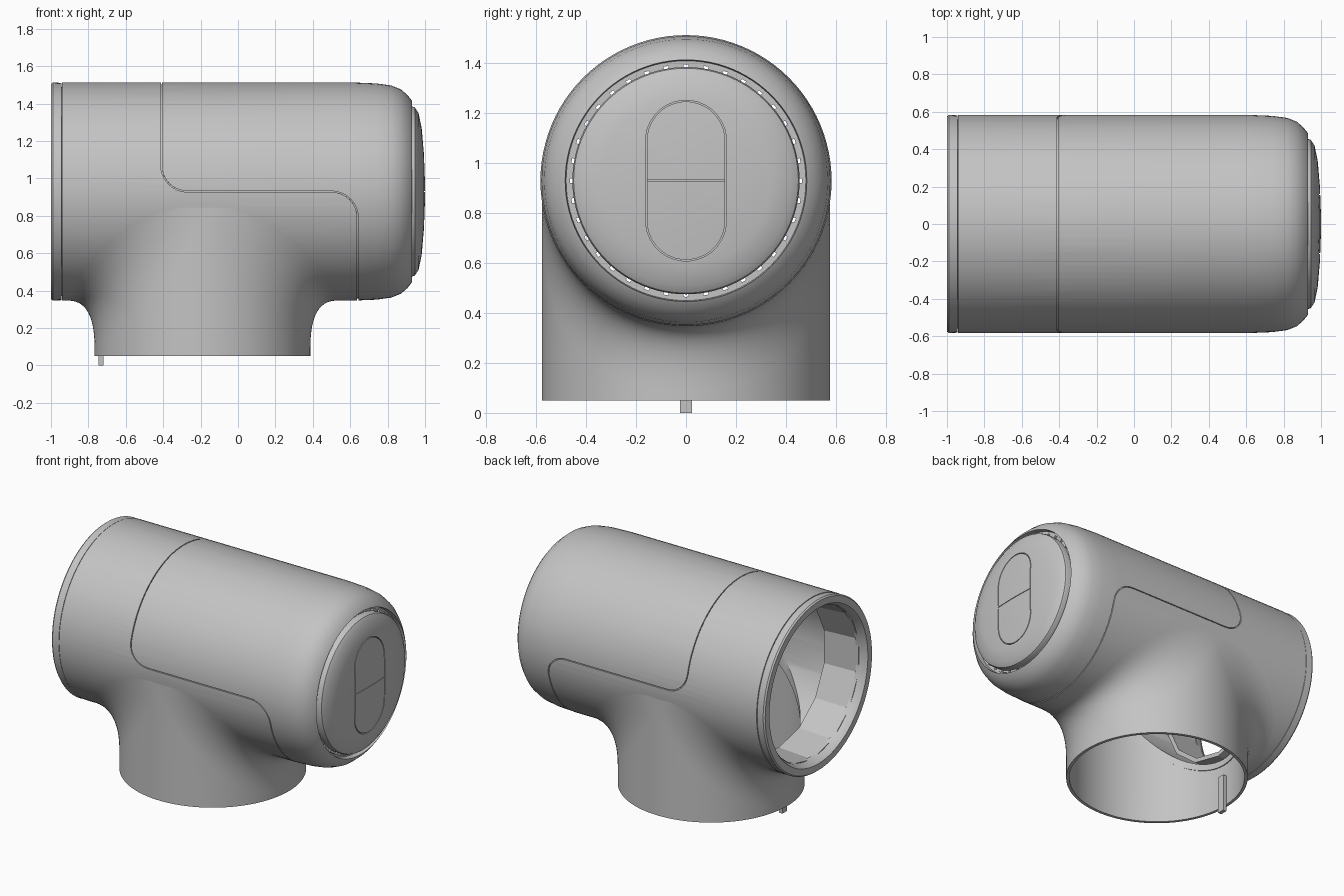
import bpy, bmesh
from math import sin, cos, pi, sqrt, radians, copysign
from mathutils import Vector

if "Cube" in bpy.data.objects:
    bpy.data.objects.remove(bpy.data.objects["Cube"])

AXIS = 0.93      # height of the barrel axis
R = 0.583        # barrel radius
NECK_X, NECK_R = -0.19, 0.577

grey = bpy.data.materials.new("satin grey")
grey.use_nodes = True
COLOUR = (0.55, 0.55, 0.55, 1)
grey.diffuse_color = COLOUR
grey.node_tree.nodes["Principled BSDF"].inputs["Base Color"].default_value = COLOUR


def make(name, bm):
    bmesh.ops.remove_doubles(bm, verts=bm.verts, dist=1e-5)
    bmesh.ops.recalc_face_normals(bm, faces=bm.faces)
    me = bpy.data.meshes.new(name)
    bm.to_mesh(me)
    bm.free()
    me.materials.append(grey)
    ob = bpy.data.objects.new(name, me)
    bpy.context.collection.objects.link(ob)
    return ob


def smooth(ob, angle=30):
    bpy.ops.object.select_all(action="DESELECT")
    ob.select_set(True)
    bpy.context.view_layer.objects.active = ob
    bpy.ops.object.shade_smooth_by_angle(angle=radians(angle))


def loft(rings, name, wrap=True):
    """Skin a list of closed rings; wrap joins the last ring to the first."""
    bm = bmesh.new()
    vs = [[bm.verts.new(p) for p in ring] for ring in rings]
    n = len(vs[0])
    for k in range(len(vs) if wrap else len(vs) - 1):
        a, b = vs[k], vs[(k + 1) % len(vs)]
        for i in range(n):
            j = (i + 1) % n
            bm.faces.new((a[i], a[j], b[j], b[i]))
    if not wrap:
        bm.faces.new(vs[0])
        bm.faces.new(vs[-1])
    return make(name, bm)


def on_barrel(x, r, t):
    """Point at angle t from the top of the barrel, positive towards the front."""
    return Vector((x, -r * sin(t), AXIS + r * cos(t)))


def lathe(name, profile, n=96, wrap=True):
    rings = [[on_barrel(x, r, 2 * pi * i / n) for i in range(n)] for x, r in profile]
    return loft(rings, name, wrap)


def box(name, lo, hi):
    bm = bmesh.new()
    bmesh.ops.create_cube(bm, size=1)
    for v in bm.verts:
        v.co = [l + (c + 0.5) * (h - l) for c, l, h in zip(v.co, lo, hi)]
    return make(name, bm)


def cut(ob, cutter):
    cutter.hide_render = True
    mod = ob.modifiers.new("cut", "BOOLEAN")
    mod.operation, mod.solver, mod.object = "DIFFERENCE", "EXACT", cutter
    bpy.context.view_layer.objects.active = ob
    bpy.ops.object.modifier_apply(modifier=mod.name)
    bpy.data.objects.remove(cutter)


# Barrel shell: rounded on the right with a vent groove, open on the left
barrel = lathe("barrel_shell", [
    (-0.94, R), (0.62, R), (0.74, 0.578), (0.82, 0.567), (0.87, 0.547),
    (0.905, 0.517), (0.925, 0.492), (0.93, 0.484), (0.895, 0.48), (0.895, 0.465),
    (0.865, 0.465), (0.85, 0.50), (0.78, 0.54), (-0.94, 0.54)])

# Opening from the barrel down into the neck
bm = bmesh.new()
bmesh.ops.create_cone(bm, cap_ends=True, segments=96, radius1=0.55, radius2=0.55, depth=0.9)
bmesh.ops.translate(bm, verts=bm.verts, vec=(NECK_X, 0, 0.45))
cut(barrel, make("neck_bore", bm))

# Seam between the top cover and the lower body, as an unrolled half path
F = 0.14
FRONT = R * pi / 2
half = [(-0.41, FRONT * i / 24) for i in range(20)]
corner = [i * pi / 16 for i in range(9)]
half += [(-0.41 + F * (1 - cos(a)), FRONT - F + F * sin(a)) for a in corner]
half += [(0.64 - F + F * sin(a), FRONT + F * (1 - cos(a))) for a in corner]
half += [(0.64, FRONT + F + (FRONT - F) * i / 20) for i in range(1, 21)]
path = half + [(x, 2 * R * pi - s) for x, s in half[-2:0:-1]]
rings = []
for i, (x, s) in enumerate(path):
    px, ps = path[i - 1]
    nx, ns = path[(i + 1) % len(path)]
    ps -= 2 * R * pi if i == 0 else 0
    ns += 2 * R * pi if ns < 0.01 and i > 1 else 0
    # at the top and bottom the path simply runs round the barrel
    side = Vector((ns - ps, px - nx))
    if x == -0.41 or x == 0.64:
        side = Vector((copysign(1, side.x), 0))
    side = side.normalized() * 0.003
    rings.append([on_barrel(x + k * side.x, r, (s + k * side.y) / R)
                  for k, r in ((-1, 0.573), (1, 0.573), (1, 0.6), (-1, 0.6))])
cut(barrel, loft(rings, "seam_cutter"))
smooth(barrel)

# Left end rim, separated from the shell by a fine joint
smooth(lathe("end_rim", [(-0.944, 0.581), (-0.99, R), (-1.0, 0.575), (-1.0, 0.53),
                         (-0.97, 0.51), (-0.93, 0.505), (-0.93, 0.545), (-0.944, 0.56)]))

# Faceted liner inside the left opening
lathe("inner_liner", [(-0.95, 0.53), (-0.95, 0.515), (-0.7, 0.50), (-0.7, 0.53)], 14)

# Neck: each column rises and flares sideways onto the barrel,
# with a broader blend towards the front and back
N = 128
columns = []
for i in range(N):
    a = 2 * pi * (i + 0.5) / N
    x, y = NECK_X + NECK_R * cos(a), NECK_R * sin(a)
    top = AXIS - sqrt(R * R - y * y)
    c, broad = abs(cos(a)), sin(a) ** 2
    start = max(top - (0.25 + 0.15 * broad) * c ** 0.4, 0.09)
    out = copysign((0.14 + 0.2 * broad) * c ** 0.35, cos(a))
    inner = [(NECK_X + 0.557 * cos(a), 0.557 * sin(a), z) for z in (top + 0.005, 0.05)]
    outer = [(x, y, 0.05), (x, y, (0.05 + start) / 2)]
    for k in range(13):
        t = k / 12
        z = start * (1 - t) ** 2 + top * (1 - (1 - t) ** 2)
        outer.append((x + out * t * t, y, z))
    columns.append(inner + outer)
bm = bmesh.new()
grid = [[bm.verts.new(p) for p in col] for col in columns]
for i in range(N):
    a, b = grid[i], grid[(i + 1) % N]
    for k in range(len(a) - 1):
        bm.faces.new((a[k], b[k], b[k + 1], a[k + 1]))
smooth(make("neck", bm), 40)

# Locating pin inside the neck rim
box("locating_pin", (-0.745, -0.025, 0), (-0.72, 0.025, 0.26))

# Domed end cap with an engraved capsule outline and centre bar
cap = lathe("end_cap", [(0.86, 0.452), (0.93, 0.455), (0.945, 0.45), (0.965, 0.42),
                        (0.982, 0.34), (0.994, 0.2), (1.0, 0.04)], wrap=False)


def capsule(r, x):
    pts = []
    for i in range(32):
        a = 2 * pi * (i + 0.5) / 32
        pts.append((x, r * cos(a), AXIS + r * sin(a) + copysign(0.16, sin(a))))
    return pts


cut(cap, loft([capsule(0.157, 0.97), capsule(0.162, 0.97),
               capsule(0.162, 1.02), capsule(0.157, 1.02)], "capsule_cutter"))
cut(cap, box("bar_cutter", (0.985, -0.158, AXIS - 0.002), (1.02, 0.158, AXIS + 0.002)))
smooth(cap)

# Ring of vent ribs around the cap, open between the ribs
for i in range(36):
    mid = radians(10 * i + 5)
    ends = []
    for t in (mid - radians(3.8), mid + radians(3.8)):
        ends.append([on_barrel(x, r, t) for x, r in
                     ((0.87, 0.448), (0.90, 0.448), (0.90, 0.47), (0.87, 0.47))])
    loft(ends, "vent_rib", wrap=False)

# Motor drum behind the cap, with a stepped hub above the neck
smooth(lathe("motor_drum", [(0.05, 0.12), (0.05, 0.22), (0.2, 0.22), (0.2, 0.36),
                            (0.24, 0.40), (0.87, 0.40)], 24, wrap=False))
